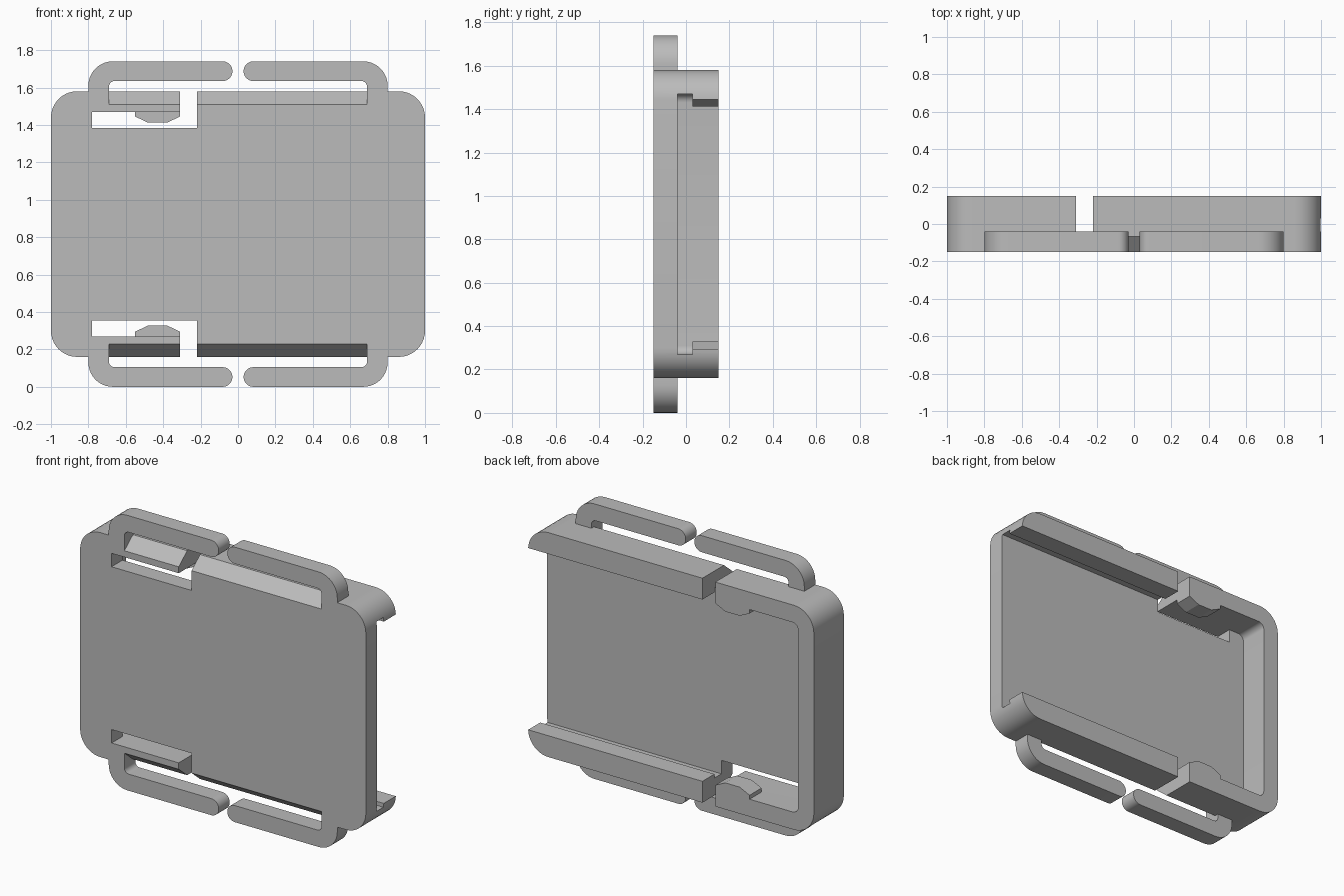
import bpy, bmesh, math
from mathutils import Vector

cube = bpy.data.objects.get("Cube")
if cube:
    bpy.data.objects.remove(cube, do_unlink=True)

MID = 0.87            # height of the mirror plane
FRONT, BACK = -0.15, 0.15
PLATE = -0.04         # rear face of the front plate

grey = bpy.data.materials.new("plain_grey")
grey.use_nodes = True
colour = (0.5, 0.5, 0.5, 1)
grey.diffuse_color = colour
grey.node_tree.nodes["Principled BSDF"].inputs["Base Color"].default_value = colour


def rounded(points, steps=10):
    """Outline from (u, v) or (u, v, radius) right-angled corners."""
    out = []
    for i, p in enumerate(points):
        corner = Vector(p[:2])
        if len(p) == 2:
            out.append(corner)
            continue
        r = p[2]
        a = (Vector(points[i - 1][:2]) - corner).normalized()
        b = (Vector(points[(i + 1) % len(points)][:2]) - corner).normalized()
        centre = corner + r * (a + b)
        for k in range(steps + 1):
            t = math.pi / 2 * k / steps
            out.append(centre - r * (b * math.cos(t) + a * math.sin(t)))
    return out


def prism(name, points, lo, hi, along="y"):
    """Extrude an outline along y (outline in x, z) or x (outline in y, z)."""
    bm = bmesh.new()
    verts = []
    for u, v in rounded(points):
        verts.append(bm.verts.new((u, lo, v) if along == "y" else (lo, u, v)))
    face = bm.faces.new(verts)
    moved = bmesh.ops.extrude_face_region(bm, geom=[face])["geom"]
    shift = (0, hi - lo, 0) if along == "y" else (hi - lo, 0, 0)
    bmesh.ops.translate(bm, vec=shift,
                        verts=[g for g in moved if isinstance(g, bmesh.types.BMVert)])
    bmesh.ops.recalc_face_normals(bm, faces=bm.faces)
    mesh = bpy.data.meshes.new(name)
    bm.to_mesh(mesh)
    bm.free()
    mesh.materials.append(grey)
    ob = bpy.data.objects.new(name, mesh)
    bpy.context.collection.objects.link(ob)
    return ob


def box(x0, x1, z0, z1):
    return [(x0, z0), (x1, z0), (x1, z1), (x0, z1)]


def flip_z(points):
    return [(p[0], 2 * MID - p[1], *p[2:]) for p in points]


def flip_x(points):
    return [(-p[0], *p[1:]) for p in points]


def combine(target, tool, operation):
    tool.hide_render = True
    mod = target.modifiers.new("combine", "BOOLEAN")
    mod.operation = operation
    mod.solver = "EXACT"
    mod.object = tool
    bpy.context.view_layer.objects.active = target
    bpy.ops.object.modifier_apply(modifier=mod.name)
    bpy.data.objects.remove(tool, do_unlink=True)


# Rounded holder block
r = 0.14
holder = prism("holder_tray", [(-1, 0.16, r), (1, 0.16, r), (1, 1.58, r), (-1, 1.58, r)],
               FRONT, BACK)

# Four open strap hooks
hook = [(0.69, 1.53), (0.8, 1.53), (0.8, 1.74, 0.13), (0.03, 1.74, 0.052),
        (0.03, 1.635, 0.052), (0.69, 1.635, 0.03)]
for outline in (hook, flip_x(hook), flip_z(hook), flip_x(flip_z(hook))):
    combine(holder, prism("strap_hook", outline, FRONT, PLATE), "UNION")

# Channel behind the front plate, open at one end
channel = [(1.1, 0.27), (1.1, 1.47), (-0.89, 1.47, 0.04), (-0.89, 0.27, 0.04)]
combine(holder, prism("channel_cutter", channel, PLATE, 0.03), "DIFFERENCE")

# Rear opening, leaving rail lips and the latch bumps
upper = [(1.1, 1.445), (-0.31, 1.445), (-0.38, 1.412), (-0.48, 1.412),
         (-0.55, 1.445), (-0.55, 1.47), (-0.89, 1.47, 0.04)]
opening = upper + flip_z(upper)[::-1]
combine(holder, prism("opening_cutter", opening, 0.02, 0.2), "DIFFERENCE")

# Slots that free the spring latches, and the sloped strap edges
slot = box(-0.78, -0.22, 1.385, 1.47)
gap = box(-0.31, -0.22, 1.4, 1.61)
slope = [(-0.21, 1.461), (-0.04, 1.601), (-0.21, 1.601)]
for place in (list, flip_z):
    combine(holder, prism("slot_cutter", place(slot), -0.2, -0.02), "DIFFERENCE")
    combine(holder, prism("gap_cutter", place(gap), -0.2, 0.2), "DIFFERENCE")
    combine(holder, prism("slope_cutter", place(slope), -0.69, 0.69, "x"), "DIFFERENCE")

# Smooth rounds, sharp edges
bpy.ops.object.select_all(action="DESELECT")
holder.select_set(True)
bpy.context.view_layer.objects.active = holder
bpy.ops.object.shade_smooth_by_angle(angle=math.radians(25))
